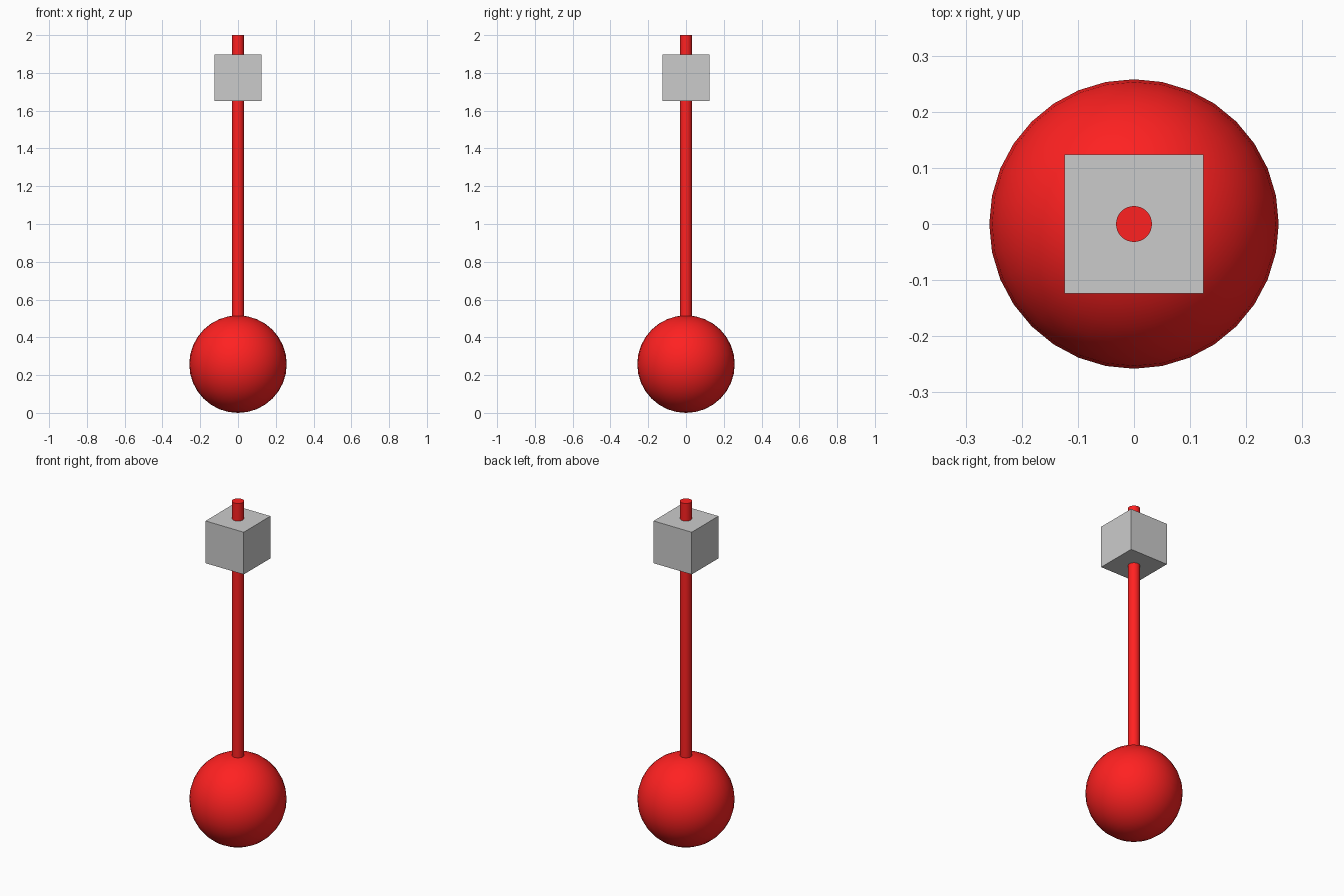
import bpy
import math

if "Cube" in bpy.data.objects:
    bpy.data.objects.remove(bpy.data.objects["Cube"])

ROD_TOP = 2.0
BALL_R = 0.258
ROD_R = 0.032
BLOCK = 0.247

red = bpy.data.materials.new("red")
red.diffuse_color = (1.0, 0.015, 0.015, 1.0)
red.use_nodes = True
red.node_tree.nodes["Principled BSDF"].inputs["Base Color"].default_value = red.diffuse_color


def finish(name, material=None, smooth=False):
    obj = bpy.context.object
    obj.name = name
    if material:
        obj.data.materials.append(material)
    if smooth:
        bpy.ops.object.shade_smooth_by_angle(angle=math.radians(30))
    return obj


# Bob ball resting on the ground
bpy.ops.mesh.primitive_uv_sphere_add(segments=32, ring_count=16, radius=BALL_R,
                                     location=(0, 0, BALL_R))
finish("ball", red, True)

# Thin rod, its lower end sunk into the ball
rod_bottom = 2 * BALL_R - 0.02
bpy.ops.mesh.primitive_cylinder_add(vertices=32, radius=ROD_R, depth=ROD_TOP - rod_bottom,
                                    location=(0, 0, (ROD_TOP + rod_bottom) / 2))
finish("rod", red, True)

# Grey block threaded on the rod near the top
bpy.ops.mesh.primitive_cube_add(size=BLOCK, location=(0, 0, 1.774))
finish("block")
